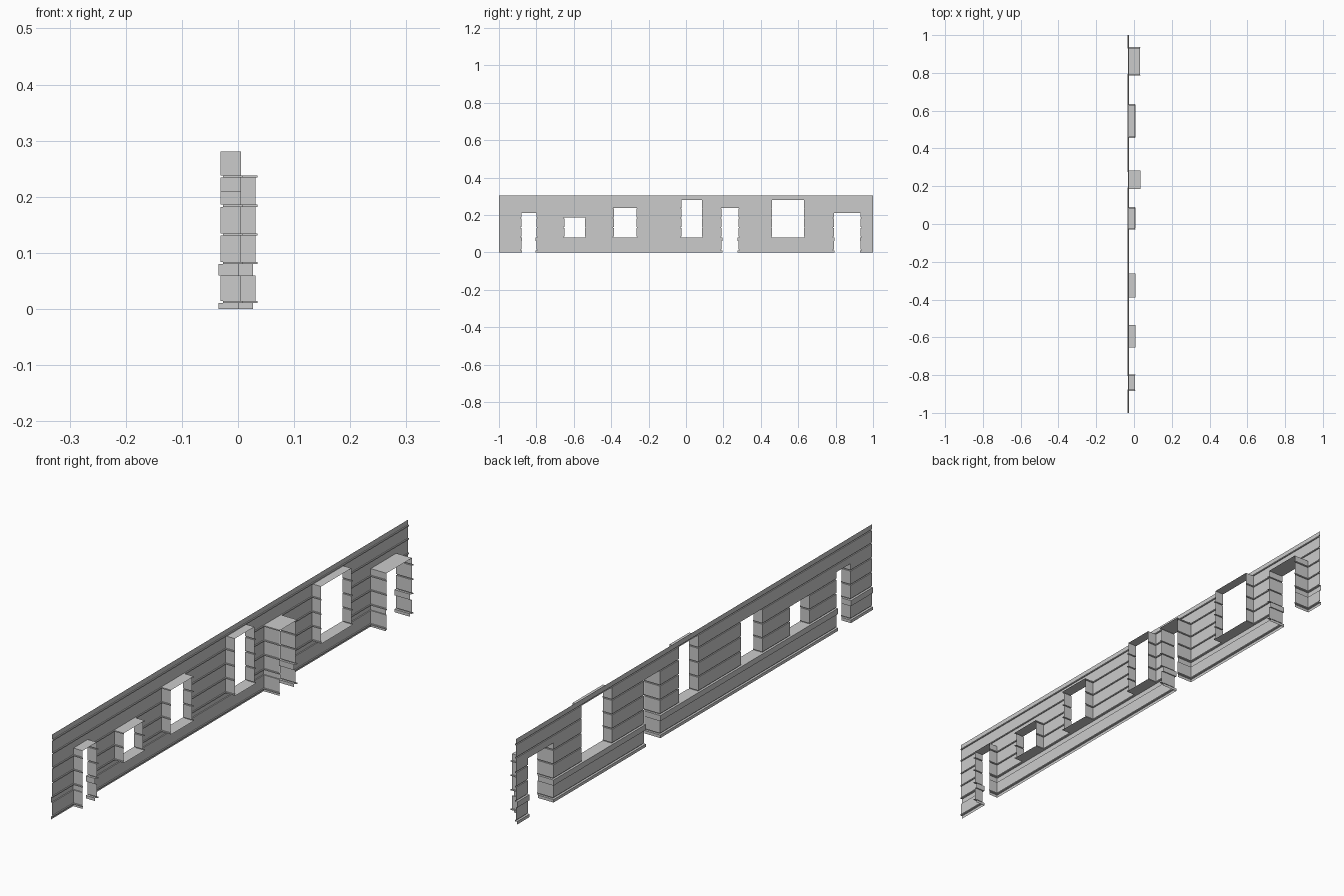
import bpy
import bmesh

cube = bpy.data.objects.get("Cube")
if cube:
    bpy.data.objects.remove(cube, do_unlink=True)

# Plain grey plaster
grey = bpy.data.materials.new("grey_plaster")
grey.use_nodes = True
colour = (0.6, 0.6, 0.6, 1)
grey.diffuse_color = colour
grey.node_tree.nodes["Principled BSDF"].inputs["Base Color"].default_value = colour

FACE, BAND, GROOVE = -0.031, -0.035, -0.027   # x of each layer of the facade
DOOR_TOP, TOP = 0.209, 0.303
SILL = 0.08
HALF = 1.0

# Facade cross-section: plinth, ledge band, then evenly spaced grooves
profile = [(BAND, 0), (BAND, 0.0105), (GROOVE, 0.0105), (GROOVE, 0.0145),
           (FACE, 0.0145), (FACE, 0.06), (BAND, 0.06), (BAND, SILL),
           (GROOVE, SILL), (GROOVE, 0.084), (FACE, 0.084)]
for z in (0.131, 0.182, 0.234, 0.281):
    if z == 0.234:
        profile.append((FACE, DOOR_TOP))
    profile += [(FACE, z), (GROOVE, z), (GROOVE, z + 0.004), (FACE, z + 0.004)]
profile.append((FACE, TOP))

# Openings: name, y from, y to, bottom, top, reveal depth
openings = [
    ("narrow_door", -0.88, -0.80, 0, DOOR_TOP, 0.036),
    ("small_window", -0.65, -0.54, SILL, 0.186, 0.036),
    ("medium_window", -0.385, -0.265, SILL, 0.238, 0.036),
    ("tall_window", -0.025, 0.085, SILL, 0.281, 0.036),
    ("middle_door", 0.19, 0.28, 0, 0.238, 0.062),
    ("wide_window", 0.46, 0.63, SILL, 0.281, 0.036),
    ("wide_door", 0.79, 0.933, 0, DOOR_TOP, 0.062),
]
segments = list(zip(profile, profile[1:]))


def is_cut(segment, opening):
    middle = (segment[0][1] + segment[1][1]) / 2
    return opening[3] <= middle < opening[4] - 0.0001


def edges(point, opening):
    """Opening sides at one profile point, following the mitred relief."""
    relief = point[0] - FACE
    return opening[1] - relief, opening[2] + relief


def make_object(name, quads):
    bm = bmesh.new()
    for quad in quads:
        bm.faces.new([bm.verts.new(co) for co in quad])
    bmesh.ops.remove_doubles(bm, verts=bm.verts, dist=0.00001)
    mesh = bpy.data.meshes.new(name)
    bm.to_mesh(mesh)
    bm.free()
    mesh.materials.append(grey)
    obj = bpy.data.objects.new(name, mesh)
    bpy.context.collection.objects.link(obj)
    return obj


# Facade sheet, run along y and interrupted by the openings
quads = []
for low, high in segments:
    start = (-HALF, -HALF)
    spans = []
    for opening in openings:
        if is_cut((low, high), opening):
            (a0, a1), (b0, b1) = edges(low, opening), edges(high, opening)
            spans.append((start, (a0, b0)))
            start = (a1, b1)
    spans.append((start, (HALF, HALF)))
    for (l0, h0), (l1, h1) in spans:
        quads.append([(low[0], l0, low[1]), (high[0], h0, high[1]),
                      (high[0], h1, high[1]), (low[0], l1, low[1])])
make_object("facade_wall", quads)

# Reveals: two jambs, a soffit, and a sill under windows
for opening in openings:
    name, y0, y1, bottom, top, depth = opening
    cut = [s for s in segments if is_cut(s, opening)]
    quads = []
    for low, high in cut:
        for side in (0, 1):
            yl, yh = edges(low, opening)[side], edges(high, opening)[side]
            quad = [(low[0], yl, low[1]), (high[0], yh, high[1]),
                    (high[0] + depth, yh, high[1]), (low[0] + depth, yl, low[1])]
            quads.append(quad[::-1] if side else quad)
    head = cut[-1][1]
    h0, h1 = edges(head, opening)
    quads.append([(head[0], h0, top), (head[0], h1, top),
                  (head[0] + depth, h1, top), (head[0] + depth, h0, top)])
    if bottom:
        back = GROOVE + depth
        quads.append([(BAND, y0, bottom), (back, y0, bottom),
                      (back, y1, bottom), (BAND, y1, bottom)])
    make_object(name + "_reveal", quads)
